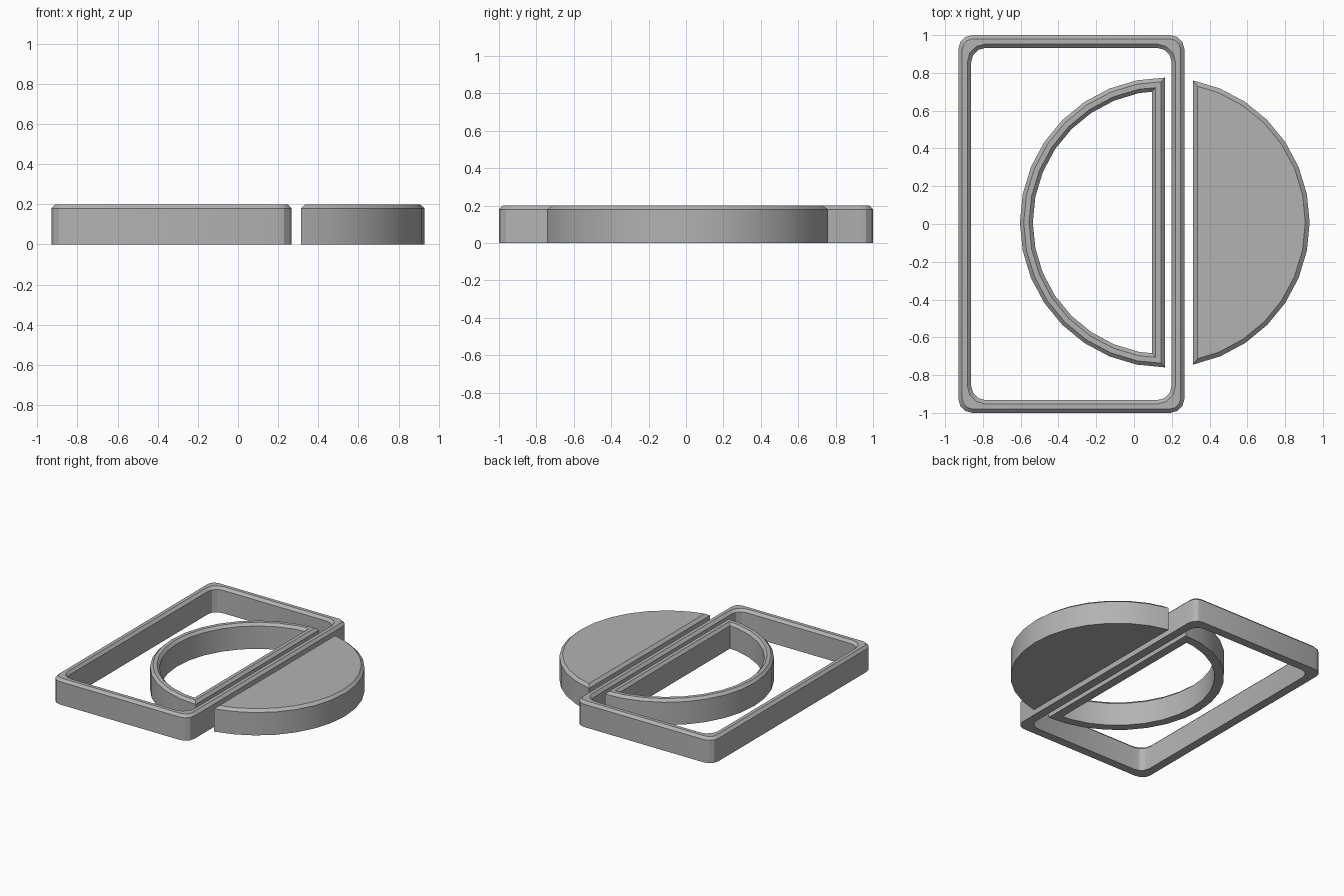
import bpy, bmesh
from math import radians, cos, sin
from mathutils import Vector

if "Cube" in bpy.data.objects:
    bpy.data.objects.remove(bpy.data.objects["Cube"])

H, C, W = 0.2, 0.02, 0.068     # height, top chamfer, wall thickness
CX, CY, R = 0.163, 0.008, 0.767  # circle shared by both half discs

grey = bpy.data.materials.new("dark_grey")
grey.diffuse_color = (0.45, 0.45, 0.45, 1)
grey.use_nodes = True
grey.node_tree.nodes["Principled BSDF"].inputs["Base Color"].default_value = grey.diffuse_color


def rounded_rect(x0, x1, y0, y1, r, n=3):
    pts = []
    for cx, cy, a in ((x1 - r, y1 - r, 0), (x0 + r, y1 - r, 90),
                      (x0 + r, y0 + r, 180), (x1 - r, y0 + r, 270)):
        for i in range(n + 1):
            t = radians(a + 90 * i / n)
            pts.append(Vector((cx + r * cos(t), cy + r * sin(t))))
    return pts


def arc(first, last, step=11.25):
    n = round((last - first) / step)
    angles = [radians(first + i * step) for i in range(n + 1)]
    return [Vector((CX + R * cos(t), CY + R * sin(t))) for t in angles]


def inset(pts, d):
    # mitred inward offset of a counter-clockwise outline
    out = []
    for i, p in enumerate(pts):
        a = (p - pts[i - 1]).normalized()
        b = (pts[(i + 1) % len(pts)] - p).normalized()
        na, nb = Vector((-a.y, a.x)), Vector((-b.y, b.x))
        out.append(p + (na + nb) * d / (1 + na.dot(nb)))
    return out


def loft(name, layers, ring):
    # joins (outline, z) layers; a ring closes on itself, a solid gets caps
    bm = bmesh.new()
    loops = [[bm.verts.new((p.x, p.y, z)) for p in pts] for pts, z in layers]
    pairs = list(zip(loops, loops[1:]))
    if ring:
        pairs.append((loops[-1], loops[0]))
    else:
        bm.faces.new(loops[0][::-1])
        bm.faces.new(loops[-1])
    for lo, hi in pairs:
        for i in range(len(lo)):
            j = (i + 1) % len(lo)
            bm.faces.new((lo[i], lo[j], hi[j], hi[i]))
    bmesh.ops.recalc_face_normals(bm, faces=bm.faces)
    mesh = bpy.data.meshes.new(name)
    bm.to_mesh(mesh)
    bm.free()
    mesh.materials.append(grey)
    obj = bpy.data.objects.new(name, mesh)
    bpy.context.collection.objects.link(obj)
    bpy.ops.object.select_all(action='DESELECT')
    obj.select_set(True)
    bpy.context.view_layer.objects.active = obj
    bpy.ops.object.shade_smooth_by_angle(angle=radians(25))


def wall(name, outer, inner):
    loft(name, [(outer, 0), (outer, H - C), (inset(outer, C), H),
                (inset(inner, -C), H), (inner, H - C), (inner, 0)], True)


# rectangular frame
wall("rectangular_frame",
     rounded_rect(-0.93, 0.267, -1, 1, 0.075),
     rounded_rect(-0.93 + W, 0.267 - W, -1 + W, 1 - W, 0.075))

# hollow left half disc inside the frame
left = arc(90, 270)
wall("half_disc_ring", left, inset(left, W))

# solid right half disc
right = arc(-78.75, 78.75)
loft("solid_half_disc", [(right, 0), (right, H - C), (inset(right, 0.023), H)], False)
